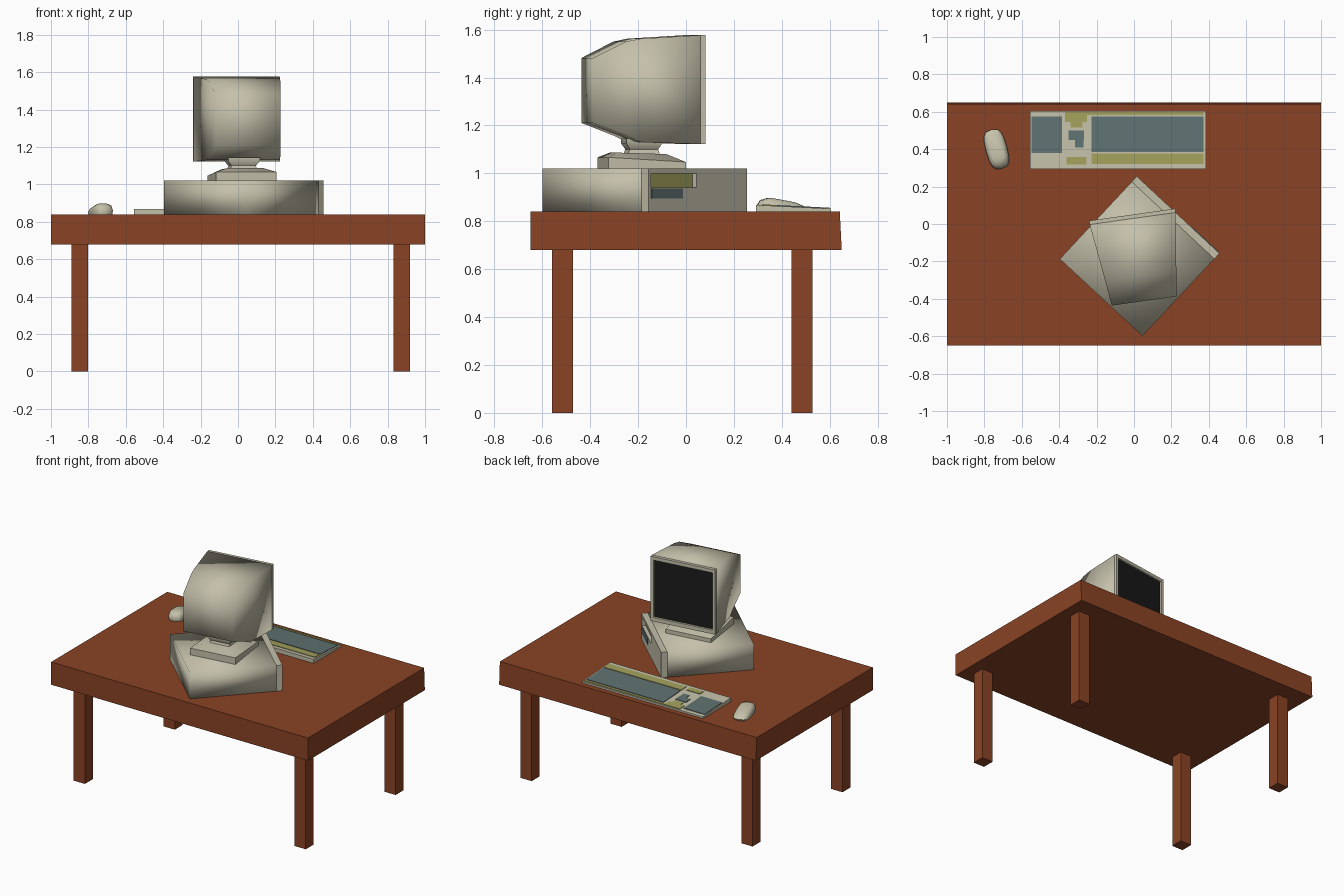
import bpy, bmesh, math

if "Cube" in bpy.data.objects:
    bpy.data.objects.remove(bpy.data.objects["Cube"])

def colour(name, r, g, b):
    lin = [((c / 255 + 0.055) / 1.055) ** 2.4 if c > 10 else c / 255 / 12.92 for c in (r, g, b)]
    m = bpy.data.materials.new(name)
    m.diffuse_color = (*lin, 1)
    m.use_nodes = True
    m.node_tree.nodes["Principled BSDF"].inputs["Base Color"].default_value = m.diffuse_color
    return m

WOOD = colour("red_brown_wood", 138, 67, 37)
BEIGE = colour("beige_plastic", 196, 192, 170)
BLUE = colour("blue_grey_keys", 95, 113, 113)
OLIVE = colour("olive_keys", 163, 161, 92)
BLACK = colour("dark_screen", 27, 27, 27)

def loft(name, rings, mat, loc=(0, 0, 0), rot=0, smooth=False, angle=None):
    """Join rings of points with side faces and close both ends."""
    bm = bmesh.new()
    vs = [[bm.verts.new(p) for p in r] for r in rings]
    n = len(rings[0])
    for a, b in zip(vs, vs[1:]):
        for i in range(n):
            j = (i + 1) % n
            bm.faces.new((a[i], a[j], b[j], b[i]))
    bm.faces.new(vs[0][::-1])
    bm.faces.new(vs[-1])
    bmesh.ops.recalc_face_normals(bm, faces=bm.faces)
    for f in bm.faces:
        f.smooth = smooth
    me = bpy.data.meshes.new(name)
    bm.to_mesh(me)
    bm.free()
    me.materials.append(mat)
    ob = bpy.data.objects.new(name, me)
    bpy.context.collection.objects.link(ob)
    ob.location = loc
    ob.rotation_euler.z = math.radians(rot)
    if angle:
        bpy.ops.object.select_all(action='DESELECT')
        ob.select_set(True)
        bpy.context.view_layer.objects.active = ob
        bpy.ops.object.shade_smooth_by_angle(angle=math.radians(angle))
    return ob

def rect_z(x0, x1, y0, y1, z, tilt=0):
    return [(x, y, z - tilt * y) for x, y in ((x0, y0), (x1, y0), (x1, y1), (x0, y1))]

def rect_y(hw, z0, z1, y):
    return [(-hw, y, z0), (hw, y, z0), (hw, y, z1), (-hw, y, z1)]

def box(name, x0, x1, y0, y1, z0, z1, mat, **kw):
    return loft(name, [rect_z(x0, x1, y0, y1, z0), rect_z(x0, x1, y0, y1, z1)], mat, **kw)

# table
loft("table_top", [rect_z(-1, 1, -0.65, 0.65, 0.68), rect_z(-1, 1, -0.65, 0.642, 0.84)], WOOD)
for side, x in (("left", -0.845), ("right", 0.875)):
    for end, y in (("front", -0.515), ("back", 0.485)):
        box(f"{end}_{side}_leg", x - 0.044, x + 0.044, y - 0.044, y + 0.044, 0, 0.68, WOOD)

# computer case, turned so its drive side faces the back right
case = dict(loc=(0.03, -0.172, 0), rot=-43)
box("case_body", -0.302, 0.302, -0.302, 0.262, 0.84, 1.02, BEIGE, smooth=True, **case)
front = box("case_drive_side", -0.302, 0.302, 0.262, 0.302, 0.84, 1.02, BEIGE, **case)
cutter = box("drive_cutter", 0.007, 0.285, 0.274, 0.35, 0.94, 1.0, OLIVE, **case)
cutter.hide_render = True
cutter.hide_viewport = True
mod = front.modifiers.new("drive_recess", 'BOOLEAN')
mod.operation = 'DIFFERENCE'
mod.object = cutter
mod.solver = 'EXACT'
box("drive_bay", 0.007, 0.285, 0.272, 0.278, 0.94, 1.0, OLIVE, **case)
box("drive_slot_panel", 0.095, 0.285, 0.300, 0.306, 0.895, 0.937, BLUE, **case)

# swivel stand
stand = dict(loc=(0.022, -0.185, 0), rot=8)
loft("stand_base", [rect_z(-0.163, 0.163, -0.163, 0.163, 1.02),
                    rect_z(-0.163, 0.163, -0.163, 0.163, 1.057, 0.06),
                    rect_z(-0.1, 0.1, -0.12, 0.09, 1.083, 0.03)], BEIGE, angle=40, **stand)
loft("stand_neck", [rect_z(-0.075, 0.075, -0.07, 0.07, 1.07),
                    rect_z(-0.066, 0.066, -0.06, 0.06, 1.1),
                    rect_z(-0.085, 0.085, -0.075, 0.075, 1.125),
                    rect_z(-0.085, 0.085, -0.075, 0.075, 1.145)], BEIGE, angle=40, **stand)

# monitor, screen towards the back of the table
mon = dict(loc=(-0.01, 0.05, 0), rot=8)
loft("monitor_shell", [rect_y(0.232, 1.122, 1.577, -0.02),
                       rect_y(0.2, 1.13, 1.562, -0.27),
                       rect_y(0.192, 1.158, 1.55, -0.33),
                       rect_y(0.175, 1.21, 1.482, -0.466)], BEIGE, smooth=True, **mon)
loft("monitor_bezel", [rect_y(0.232, 1.122, 1.577, -0.021),
                       rect_y(0.232, 1.122, 1.577, 0),
                       rect_y(0.211, 1.15, 1.553, 0),
                       rect_y(0.207, 1.154, 1.549, -0.012)], BEIGE, **mon)
box("screen", -0.208, 0.208, -0.014, -0.008, 1.153, 1.55, BLACK, **mon)

# keyboard: sloping slab with key panels
def key_z(y):
    return 0.868 - 0.05 * (y - 0.29)

def slab(name, x0, x1, y0, y1, mat, low, high):
    lo = [(x, y, 0.84 if low is None else key_z(y) + low) for x, y, _ in rect_z(x0, x1, y0, y1, 0)]
    hi = [(x, y, key_z(y) + high) for x, y, _ in rect_z(x0, x1, y0, y1, 0)]
    loft(name, [lo, hi], mat)

slab("keyboard_body", -0.555, 0.384, 0.293, 0.605, BEIGE, None, 0)
for name, x0, x1, y0, y1, mat in (
        ("main_keys", -0.228, 0.372, 0.385, 0.575, BLUE),
        ("number_keys", -0.548, -0.385, 0.38, 0.575, BLUE),
        ("arrow_keys", -0.315, -0.27, 0.41, 0.45, BLUE),
        ("arrow_keys_row", -0.35, -0.268, 0.45, 0.5, BLUE),
        ("function_keys", -0.228, 0.372, 0.322, 0.378, OLIVE),
        ("lock_keys", -0.36, -0.255, 0.318, 0.358, OLIVE),
        ("edit_keys", -0.37, -0.25, 0.545, 0.582, OLIVE),
        ("edit_keys_row", -0.34, -0.275, 0.515, 0.545, OLIVE),
        ("near_edge_strip", -0.37, 0.372, 0.582, 0.598, OLIVE)):
    slab(name, x0, x1, y0, y1, mat, -0.003, 0.004)

# mouse: rounded outline, taller at the far end
def mouse_ring(scale, height):
    pts = []
    for i in range(16):
        t = 2 * math.pi * i / 16
        c, s = math.cos(t), math.sin(t)
        x = math.copysign(abs(c) ** 0.6, c) * 0.057 * scale
        y = math.copysign(abs(s) ** 0.75, s) * 0.108 * scale
        pts.append((x, y, height(y)))
    return pts

mouse = dict(loc=(-0.735, 0.4, 0), rot=15)
loft("mouse_body", [mouse_ring(0.95, lambda y: 0.84),
                    mouse_ring(1.0, lambda y: 0.857 - 0.06 * y),
                    mouse_ring(0.86, lambda y: min(0.888, 0.877 - 0.16 * y)),
                    mouse_ring(0.55, lambda y: min(0.898, 0.888 - 0.18 * y))],
     BEIGE, angle=50, **mouse)
